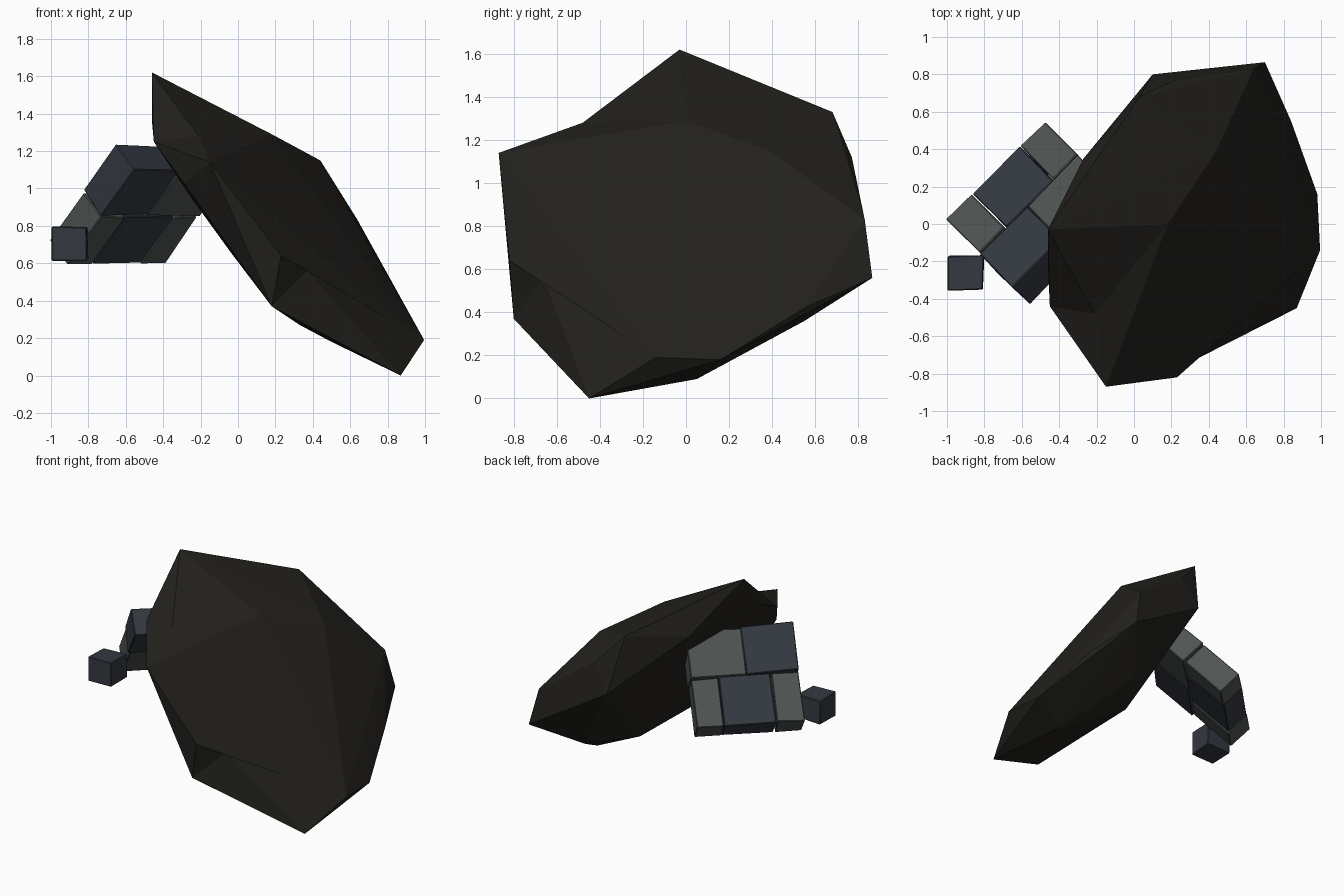
import bpy, bmesh, random
from mathutils import Vector, Matrix

if "Cube" in bpy.data.objects:
    bpy.data.objects.remove(bpy.data.objects["Cube"])

random.seed(4)


def material(name, rgb):
    m = bpy.data.materials.new(name)
    m.diffuse_color = (*rgb, 1)
    m.use_nodes = True
    m.node_tree.nodes["Principled BSDF"].inputs["Base Color"].default_value = m.diffuse_color
    return m


DARK = material("dark_rock", (0.016, 0.015, 0.012))
BLUE = material("blue_stone", (0.034, 0.040, 0.052))
PALE = material("pale_stone", (0.078, 0.088, 0.084))


def finish(bm, name, mat):
    bmesh.ops.recalc_face_normals(bm, faces=bm.faces[:])
    mesh = bpy.data.meshes.new(name)
    bm.to_mesh(mesh)
    bm.free()
    mesh.materials.append(mat)
    ob = bpy.data.objects.new(name, mesh)
    bpy.context.collection.objects.link(ob)
    return ob


# Leaning boulder slab: hull of its corner points, then chipped edges
corners = [
    (-.46, -.03, 1.62), (-.15, -.87, 1.14), (.23, -.82, .64), (.87, -.45, .0),  # named below
    (-.45, -.44, 1.25), (-.46, -.22, 1.36), (-.10, -.05, 1.41), (.18, .0, 1.29),  # top
    (.44, .39, 1.15), (.03, .68, 1.33), (.22, .77, 1.12), (.10, .80, .92),
    (.64, .83, .83), (.70, .865, .56), (.84, .55, .42), (.98, .16, .18), (.995, -.14, .19),
    (.18, -.80, .37), (-.29, -.66, 1.03), (-.18, -.79, 1.05),  # underside
    (-.27, .35, 1.28), (.24, .20, .34), (.45, .55, .36), (.70, .05, .09),
    (.33, -.35, .27), (.50, -.30, .18), (-.25, -.35, .95), (-.04, -.25, .66),
]
bm = bmesh.new()
vs = [bm.verts.new(c) for c in corners]
peak, front_tip, side_tip, foot = vs[:4]
bmesh.ops.convex_hull(bm, input=vs)


def chip(a, b, co):
    """Replace the two faces on edge a-b by a fan around an inward point."""
    if not (a.is_valid and b.is_valid):
        return
    edge = bm.edges.get((a, b))
    if edge is None:
        return
    faces = edge.link_faces[:]
    rims = [[(e.verts[0], e.verts[1]) for e in f.edges if e != edge] for f in faces]
    bmesh.ops.delete(bm, geom=[edge], context='EDGES')
    mid = bm.verts.new(co)
    for rim in rims:
        for p, q in rim:
            bm.faces.new((p, q, mid))


chip(peak, front_tip, (-.21, -.48, 1.28))
chip(side_tip, foot, (.37, -.66, .56))
loose = [v for v in bm.verts if not v.link_faces]
bmesh.ops.delete(bm, geom=loose, context='VERTS')
finish(bm, "boulder_slab", DARK)

# Wall fragment axes: u along the course, v up the lean, n outward
O = Vector((-1.0, .035, .725))
u = Vector((.707, .707, 0))
v = Vector((.5, -.5, .707))
n = u.cross(v)
if n.z < 0:
    n = -n
THICK, GAP = .185, .008


def stone(name, mat, frame, size, jitter):
    bm = bmesh.new()
    bmesh.ops.create_cube(bm, size=1)
    for p in bm.verts:
        p.co = Vector([c * s + random.uniform(-jitter, jitter) for c, s in zip(p.co, size)])
    bmesh.ops.bevel(bm, geom=bm.edges[:], offset=.005, segments=1, affect='EDGES')
    bm.transform(frame)
    return finish(bm, name, mat)


def brick(name, mat, u0, u1, v0, v1):
    c = O + u * (u0 + u1) / 2 + v * (v0 + v1) / 2 - n * THICK / 2
    frame = Matrix.Translation(c) @ Matrix((u, v, n)).transposed().to_4x4()
    stone(name, mat, frame, (u1 - u0 - GAP, v1 - v0 - GAP, THICK), .006)


# Lower course of three bricks, upper course of two
brick("lower_brick_left", PALE, -.01, .18, 0, .36)
brick("lower_brick_middle", BLUE, .18, .545, 0, .365)
brick("lower_brick_right", PALE, .545, .735, 0, .36)
brick("upper_brick_left", BLUE, -.02, .345, .365, .72)
brick("upper_brick_right", PALE, .345, .735, .365, .71)

# Loose cube stone beside the wall
stone("loose_stone", BLUE, Matrix.Translation((-.90, -.262, .705)), (.19, .185, .175), .005)
